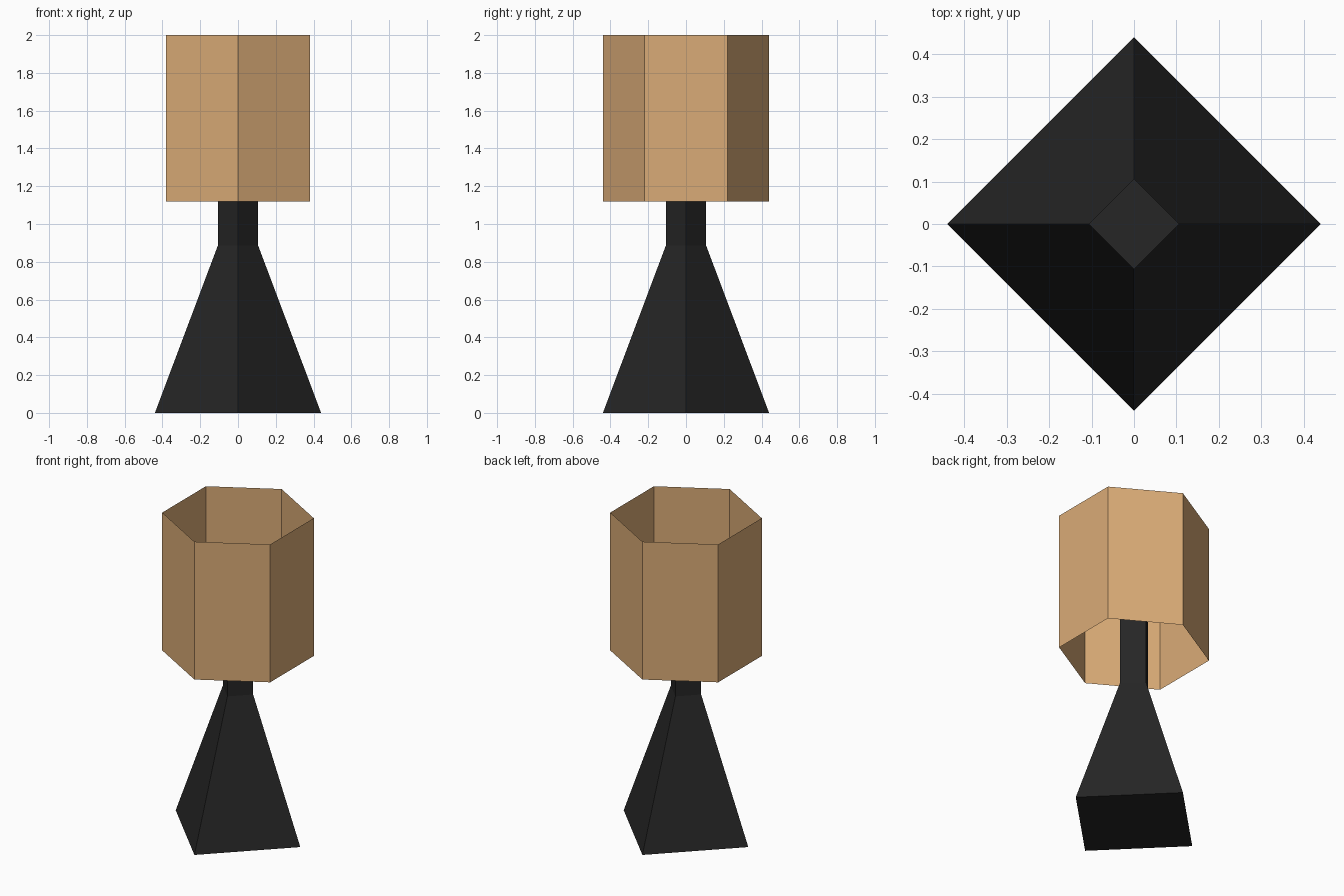
import bpy, bmesh, math

if "Cube" in bpy.data.objects:
    bpy.data.objects.remove(bpy.data.objects["Cube"])


def material(name, rgb):
    m = bpy.data.materials.new(name)
    m.diffuse_color = (*rgb, 1.0)
    m.use_nodes = True
    m.node_tree.nodes["Principled BSDF"].inputs["Base Color"].default_value = m.diffuse_color
    return m


def lathe(name, profile, sides, start, mat, capped):
    """Stack polygon rings (radius, height) into a flat-faced part."""
    bm = bmesh.new()
    rings = []
    for r, z in profile:
        angles = [start + 2 * math.pi * i / sides for i in range(sides)]
        rings.append([bm.verts.new((r * math.cos(a), r * math.sin(a), z)) for a in angles])
    for low, high in zip(rings, rings[1:]):
        for i in range(sides):
            j = (i + 1) % sides
            bm.faces.new((low[i], low[j], high[j], high[i]))
    if capped:
        bm.faces.new(rings[0][::-1])
        bm.faces.new(rings[-1])
    mesh = bpy.data.meshes.new(name)
    bm.to_mesh(mesh)
    bm.free()
    mesh.materials.append(mat)
    obj = bpy.data.objects.new(name, mesh)
    bpy.context.collection.objects.link(obj)
    return obj


black = material("black", (0.019, 0.019, 0.019))
tan = material("tan", (0.70, 0.41, 0.184))

# Square tapered base with its corners on the axes, running up into the post
lathe("base_and_post", [(0.44, 0), (0.107, 0.885), (0.107, 1.5)], 4, 0, black, True)

# Open hexagonal shade, a single thin wall with corners to front and back
lathe("lamp_shade", [(0.44, 1.12), (0.44, 2.0)], 6, math.pi / 2, tan, False)
